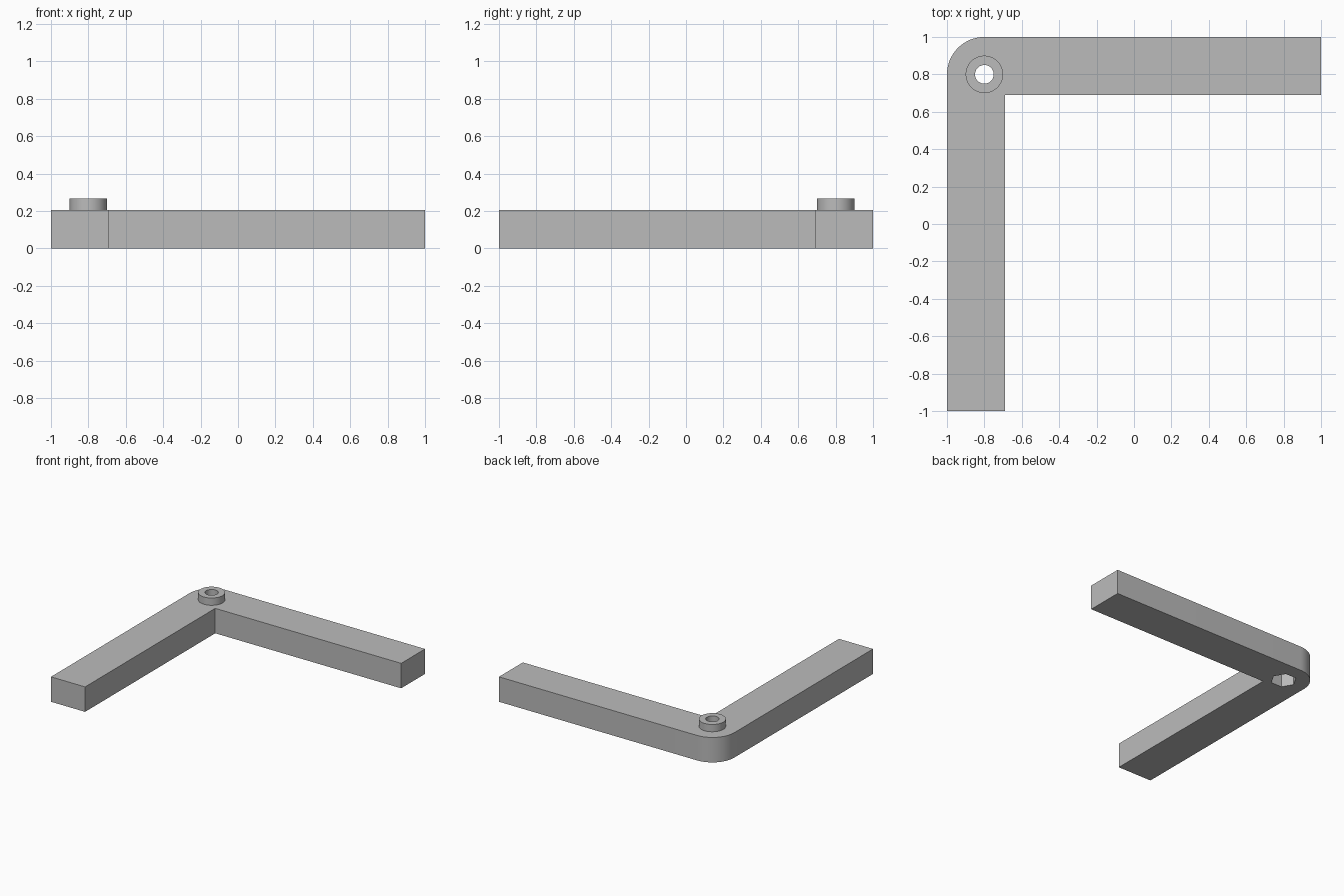
import bpy, bmesh, math

cube = bpy.data.objects.get("Cube")
if cube:
    bpy.data.objects.remove(cube, do_unlink=True)

WIDTH, THICK, TOP = 0.31, 0.205, 0.265   # arm width, arm thickness, boss top
CORNER = 0.2                             # outer corner radius
CX, CY = -0.8, 0.8                       # bolt axis

grey = bpy.data.materials.new("plain grey")
grey.use_nodes = True
colour = (0.5, 0.5, 0.5, 1)
grey.diffuse_color = colour
grey.node_tree.nodes["Principled BSDF"].inputs["Base Color"].default_value = colour


def prism(name, outline, z0, z1):
    """Solid made by raising a flat outline from z0 to z1."""
    bm = bmesh.new()
    face = bm.faces.new([bm.verts.new((x, y, z0)) for x, y in outline])
    raised = bmesh.ops.extrude_face_region(bm, geom=[face])["geom"]
    verts = [v for v in raised if isinstance(v, bmesh.types.BMVert)]
    bmesh.ops.translate(bm, verts=verts, vec=(0, 0, z1 - z0))
    bmesh.ops.recalc_face_normals(bm, faces=bm.faces)
    mesh = bpy.data.meshes.new(name)
    bm.to_mesh(mesh)
    bm.free()
    mesh.materials.append(grey)
    obj = bpy.data.objects.new(name, mesh)
    bpy.context.collection.objects.link(obj)
    return obj


def ring(radius, sides):
    return [(CX + radius * math.cos(math.tau * i / sides),
             CY + radius * math.sin(math.tau * i / sides)) for i in range(sides)]


def combine(target, tool, operation):
    """Apply a boolean and discard the tool."""
    tool.hide_render = True
    mod = target.modifiers.new(operation.lower(), "BOOLEAN")
    mod.operation, mod.solver, mod.object = operation, "EXACT", tool
    bpy.ops.object.select_all(action="DESELECT")
    bpy.context.view_layer.objects.active = target
    target.select_set(True)
    bpy.ops.object.modifier_apply(modifier=mod.name)
    bpy.data.objects.remove(tool, do_unlink=True)


# L-shaped bracket with a rounded outer corner
inner = 1 - WIDTH
arc = [(-1 + CORNER - CORNER * math.cos(a), 1 - CORNER + CORNER * math.sin(a))
       for a in (math.pi / 2 * i / 16 for i in range(17))]
outline = [(-1, -1), *arc, (1, 1), (1, inner), (-inner, inner), (-inner, -1)]
bracket = prism("corner_bracket", outline, 0, THICK)

# Raised boss, bolt hole and hexagonal nut pocket underneath
combine(bracket, prism("boss", ring(0.1, 64), THICK - 0.02, TOP), "UNION")
combine(bracket, prism("bolt_hole", ring(0.05, 48), -0.1, TOP + 0.1), "DIFFERENCE")
combine(bracket, prism("nut_pocket", ring(0.098, 6), -0.1, 0.15), "DIFFERENCE")

bpy.ops.object.shade_smooth_by_angle(angle=math.radians(30))
